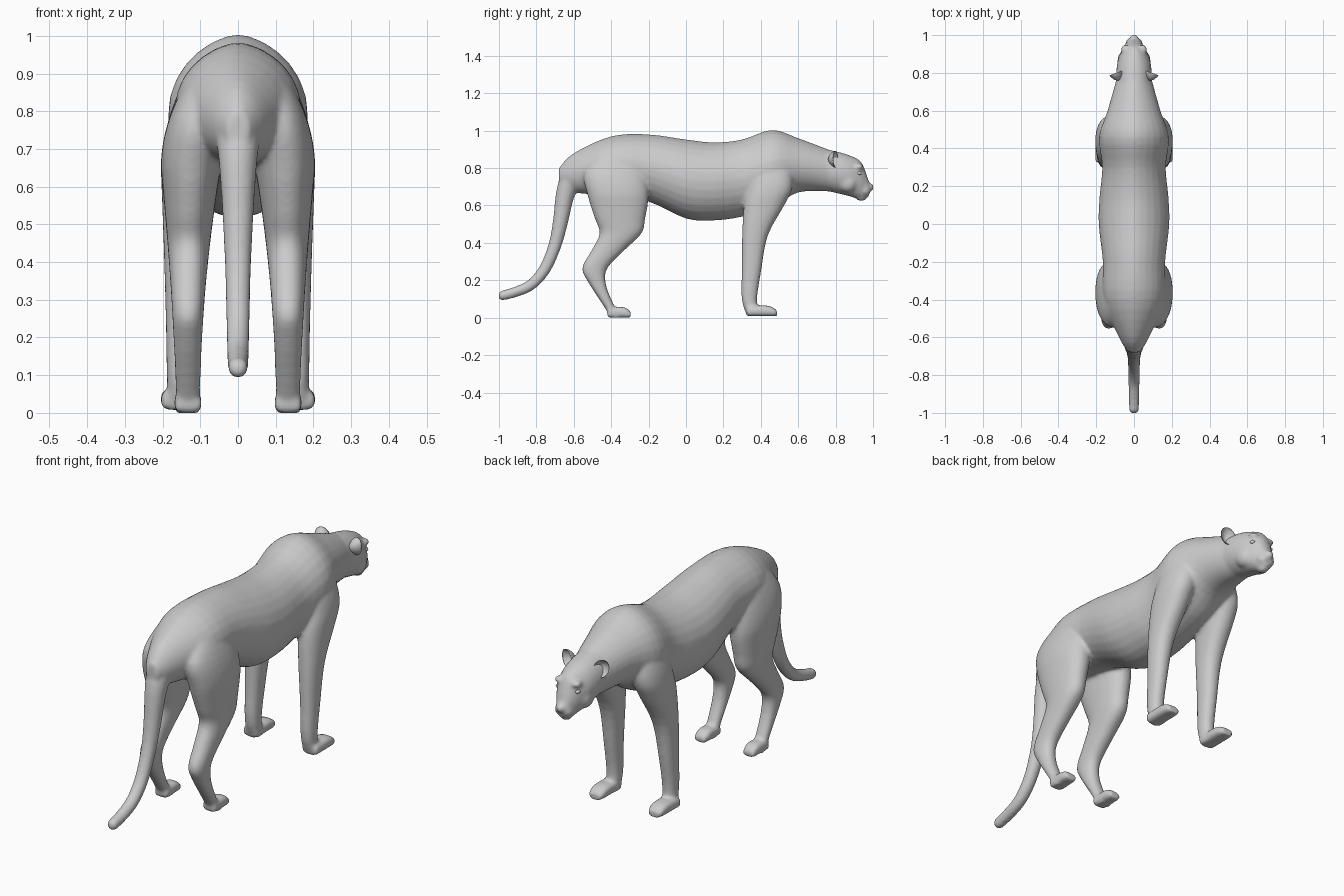
import bpy, bmesh
from math import sin, cos, tau
from mathutils import Vector, Matrix

cube = bpy.data.objects.get("Cube")
if cube:
    bpy.data.objects.remove(cube, do_unlink=True)

GREY = (0.6, 0.6, 0.6, 1)
fur = bpy.data.materials.new("plain grey fur")
fur.use_nodes = True
fur.diffuse_color = GREY
fur.node_tree.nodes["Principled BSDF"].inputs["Base Color"].default_value = GREY

SIDES = 28
ANGLES = [tau * i / SIDES for i in range(SIDES)]


def spline(rows, steps=4):
    """Smooth interpolation through rows of numbers."""
    rows = [Vector(row) for row in rows]
    last = len(rows) - 1
    result = []
    for i in range(last):
        before, start, end, after = (rows[min(max(i + k, 0), last)] for k in (-1, 0, 1, 2))
        leave, arrive = (end - before) / 2, (after - start) / 2
        for k in range(steps):
            t = k / steps
            ease = t * t * (3 - 2 * t)
            result.append(start.lerp(end, ease)
                          + leave * t * (1 - t) ** 2 - arrive * t * t * (1 - t))
    return result + [rows[last]]


def power(value, exponent):
    return abs(value) ** exponent * (1 if value > 0 else -1)


def add_tube(bm, rings):
    """Closed tube through rings of points."""
    loops = [[bm.verts.new(point) for point in ring] for ring in rings]
    faces = [bm.faces.new(loops[0]), bm.faces.new(loops[-1])]
    for near, far in zip(loops, loops[1:]):
        for i in range(SIDES):
            faces.append(bm.faces.new((near[i - 1], near[i], far[i], far[i - 1])))
    bmesh.ops.recalc_face_normals(bm, faces=faces)


def add_lengthwise(bm, rows, x=0, peak=1, box=1):
    """Rows: y, top z, bottom z, half width."""
    rings = []
    for y, top, bottom, width in spline(rows):
        middle, half = (top + bottom) / 2, (top - bottom) / 2
        rings.append([(x + width * power(cos(a), peak if sin(a) > 0 else box),
                       y, middle + half * power(sin(a), box)) for a in ANGLES])
    add_tube(bm, rings)


def add_leg(bm, rows, side, inside, outside):
    """Rows: z, back y, front y. The leg widens to the thigh and closes over the back."""
    thigh_height, thigh_reach = 0.65, 0.205
    rings = []
    for z, back, front in spline(rows):
        rise = min(max(z, 0) / thigh_height, 1)
        outer = outside + (thigh_reach - outside) * rise ** 1.6
        outer -= 1.3 * max(z - thigh_height, 0) ** 2
        inner = max(inside - 0.13 * z * z, 0.03)
        rings.append([(side * ((inner + outer) / 2 + (outer - inner) / 2 * power(cos(a), 0.9)),
                       (back + front) / 2 + (front - back) / 2 * power(sin(a), 0.9), z)
                      for a in ANGLES])
    add_tube(bm, rings)


def add_paw(bm, x, heel, toe, floor, width):
    rows = []
    for along, height in ((0, 0.05), (0.5, 0.058), (0.8, 0.052), (1, 0.032)):
        spread = width * (1 - 0.2 * along ** 8)
        rows.append((heel + (toe - heel) * along, floor + height, floor, spread))
    add_lengthwise(bm, rows, x, peak=0.8, box=0.6)


def add_blob(bm, centre, size):
    place = Matrix.Translation(centre) @ Matrix.Diagonal((*size, 1))
    return bmesh.ops.create_uvsphere(bm, u_segments=20, v_segments=14,
                                     radius=1, matrix=place)["verts"]


def finish(name, bm):
    mesh = bpy.data.meshes.new(name)
    bm.to_mesh(mesh)
    bm.free()
    mesh.materials.append(fur)
    mesh.shade_smooth()
    part = bpy.data.objects.new(name, mesh)
    bpy.context.collection.objects.link(part)
    return part


bm = bmesh.new()

# Torso and neck
add_lengthwise(bm, [
    (-0.68, 0.8, 0.71, 0.03), (-0.6, 0.88, 0.67, 0.08), (-0.4, 0.97, 0.65, 0.16),
    (-0.2, 0.98, 0.62, 0.165), (0, 0.953, 0.53, 0.187), (0.15, 0.938, 0.52, 0.182),
    (0.3, 0.953, 0.54, 0.168), (0.46, 1.004, 0.59, 0.185), (0.6, 0.96, 0.67, 0.14),
    (0.76, 0.9, 0.675, 0.095)], peak=1.2)

# Head and nose
add_lengthwise(bm, [
    (0.7, 0.91, 0.69, 0.095), (0.8, 0.89, 0.667, 0.094), (0.87, 0.87, 0.65, 0.085),
    (0.93, 0.84, 0.632, 0.06), (0.957, 0.79, 0.634, 0.042), (0.98, 0.72, 0.65, 0.03)])
add_blob(bm, (0, 0.98, 0.697), (0.022, 0.026, 0.022))
add_blob(bm, (0, 0.938, 0.647), (0.028, 0.03, 0.024))

# Tail, thick at the root
path = spline([(0, -0.58, 0.8), (0, -0.64, 0.68), (0, -0.67, 0.52), (0, -0.7, 0.39),
               (0, -0.755, 0.26), (0, -0.83, 0.175), (0, -0.92, 0.135), (0, -0.99, 0.117)])
rings = []
for i, centre in enumerate(path):
    rest = 1 - i / (len(path) - 1)
    radius = 0.026 + 0.012 * rest + 0.035 * rest ** 5
    run = path[min(i + 1, len(path) - 1)] - path[max(i - 1, 0)]
    across = run.normalized().cross((1, 0, 0))
    rings.append([centre + Vector((radius * cos(a), 0, 0)) + across * radius * sin(a)
                  for a in ANGLES])
add_tube(bm, rings)
add_blob(bm, path[-1], (0.024, 0.013, 0.024))

for side in (1, -1):
    # Hind leg and paw
    add_leg(bm, [
        (0.9, -0.45, -0.28), (0.78, -0.545, -0.215), (0.65, -0.525, -0.2),
        (0.53, -0.487, -0.218), (0.45, -0.462, -0.238), (0.36, -0.505, -0.33),
        (0.265, -0.555, -0.42), (0.19, -0.523, -0.43), (0.1, -0.465, -0.4),
        (0, -0.4, -0.35)], side, inside=0.1, outside=0.165)
    add_paw(bm, side * 0.133, -0.42, -0.295, 0, 0.036)
    # Front leg, shoulder and paw
    add_leg(bm, [
        (0.93, 0.41, 0.51), (0.82, 0.36, 0.56), (0.7, 0.335, 0.57), (0.6, 0.31, 0.525),
        (0.44, 0.3, 0.438), (0.25, 0.298, 0.402), (0.1, 0.298, 0.38),
        (0.01, 0.325, 0.39)], side, inside=0.12, outside=0.188)
    add_paw(bm, side * 0.163, 0.325, 0.486, 0.008, 0.042)
    # Cheek, whisker pad and brow
    add_blob(bm, (side * 0.052, 0.865, 0.72), (0.036, 0.05, 0.05))
    add_blob(bm, (side * 0.02, 0.955, 0.678), (0.026, 0.03, 0.026))
    add_blob(bm, (side * 0.045, 0.925, 0.808), (0.026, 0.024, 0.015))

# Fuse the parts into one skin and soften the joins
body = finish("body", bm)
bpy.context.view_layer.objects.active = body
fuse = body.modifiers.new("fuse", 'REMESH')
fuse.mode = 'VOXEL'
fuse.voxel_size = 0.009
fuse.use_smooth_shade = True
soften = body.modifiers.new("soften", 'SMOOTH')
soften.iterations = 6
for name in ("fuse", "soften"):
    bpy.ops.object.modifier_apply(modifier=name)

for side, word in ((1, "left"), (-1, "right")):
    # Cupped ear, hollow towards the face
    bm = bmesh.new()
    width, height = 0.036, 0.046
    for vert in add_blob(bm, (0, 0, 0), (width, 0.016, height)):
        rim = (vert.co.x / width) ** 2 + (vert.co.z / height) ** 2
        if vert.co.y > 0:
            vert.co.y *= -0.5
        vert.co.y += 0.026 * rim - 0.012
    for axis, turn in (('Y', 0.35), ('Z', -0.35)):
        bmesh.ops.rotate(bm, verts=bm.verts, matrix=Matrix.Rotation(side * turn, 3, axis))
    finish(word + "_ear", bm).location = (side * 0.09, 0.787, 0.847)
    # Eye
    bm = bmesh.new()
    add_blob(bm, (side * 0.053, 0.925, 0.772), (0.012, 0.014, 0.01))
    finish(word + "_eye", bm)
